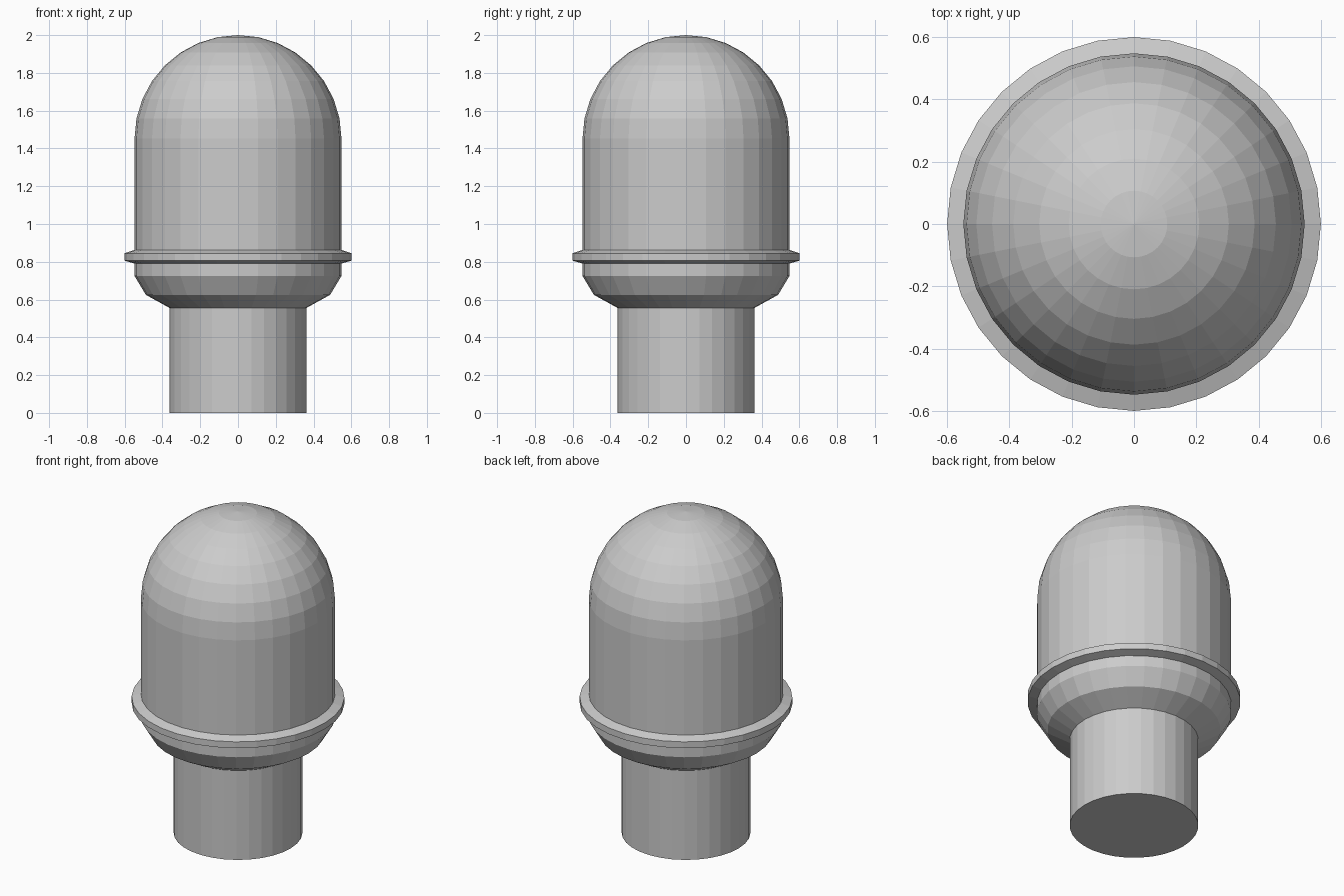
import bpy
import bmesh
from math import sin, cos, pi

SEGMENTS = 32

cube = bpy.data.objects.get("Cube")
if cube:
    bpy.data.objects.remove(cube, do_unlink=True)

grey = bpy.data.materials.new("plain grey")
grey.use_nodes = True
colour = (0.6, 0.6, 0.6, 1)
grey.diffuse_color = colour
grey.node_tree.nodes["Principled BSDF"].inputs["Base Color"].default_value = colour


def lathe(name, profile):
    """Turn a (radius, height) profile, listed bottom to top, around z."""
    bm = bmesh.new()
    verts = [bm.verts.new((r, 0, z)) for r, z in profile]
    edges = [bm.edges.new(pair) for pair in zip(verts, verts[1:])]
    bmesh.ops.spin(bm, geom=verts + edges, cent=(0, 0, 0), axis=(0, 0, 1),
                   angle=2 * pi, steps=SEGMENTS)
    bmesh.ops.remove_doubles(bm, verts=bm.verts, dist=0.0001)
    bmesh.ops.holes_fill(bm, edges=[e for e in bm.edges if e.is_boundary], sides=0)
    bmesh.ops.recalc_face_normals(bm, faces=bm.faces)
    mesh = bpy.data.meshes.new(name)
    bm.to_mesh(mesh)
    bm.free()
    mesh.materials.append(grey)
    obj = bpy.data.objects.new(name, mesh)
    bpy.context.collection.objects.link(obj)
    return obj


# Round stem and tapered shell with a hemispherical dome
RADIUS, RINGS = 0.548, 8
CENTRE = 2 - RADIUS
dome = [(RADIUS * cos(a), CENTRE + RADIUS * sin(a))
        for a in (i * pi / 2 / RINGS for i in range(RINGS))] + [(0, 2)]
lathe("domed_body", [(0.363, 0), (0.363, 0.556), (0.488, 0.625),
                     (RADIUS, 0.725)] + dome)

# Bevelled collar around the shell
lathe("collar", [(0.545, 0.79), (0.6, 0.806), (0.6, 0.845), (0.545, 0.864)])
